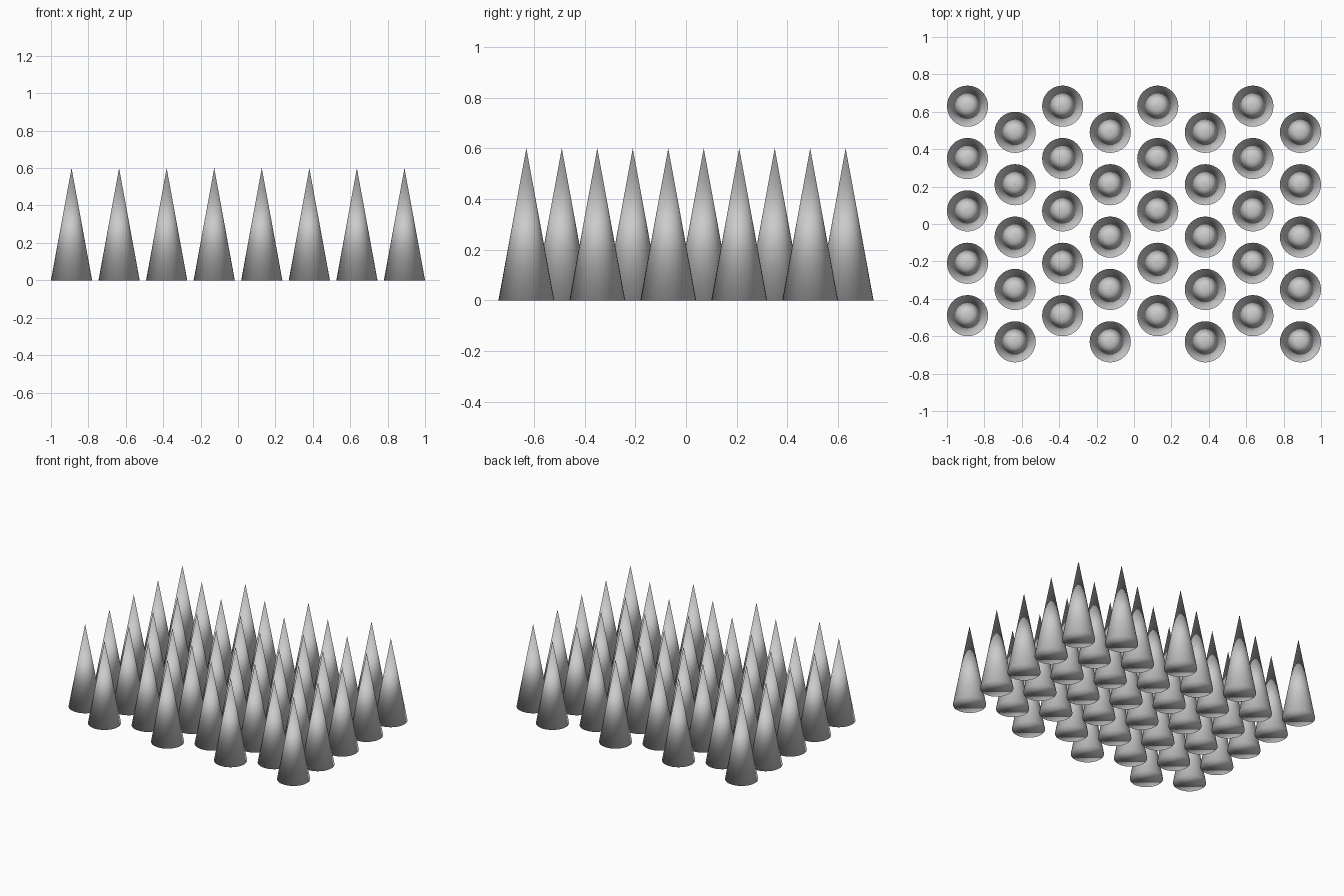
import bpy
import bmesh
from mathutils import Matrix

default_cube = bpy.data.objects.get("Cube")
if default_cube:
    bpy.data.objects.remove(default_cube, do_unlink=True)

RADIUS, HEIGHT = 0.11, 0.6
COLUMNS, ROWS = 8, 5
STEP_X = (2 - 2 * RADIUS) / (COLUMNS - 1)
STEP_Y = 0.28

# Plain grey material
grey = bpy.data.materials.new("light grey")
grey.use_nodes = True
colour = (0.6, 0.6, 0.6, 1)
grey.diffuse_color = colour
grey.node_tree.nodes["Principled BSDF"].inputs["Base Color"].default_value = colour

# One smooth closed spike, standing on the ground and shared by every copy
mesh = bpy.data.meshes.new("spike")
bm = bmesh.new()
bmesh.ops.create_cone(bm, cap_ends=True, segments=32, radius1=RADIUS, radius2=0,
                      depth=HEIGHT, matrix=Matrix.Translation((0, 0, HEIGHT / 2)))
bmesh.ops.remove_doubles(bm, verts=bm.verts, dist=0.0001)
for face in bm.faces:
    face.smooth = True
bm.to_mesh(mesh)
bm.free()
mesh.materials.append(grey)

# Staggered field: alternate columns shift by half a row
for col in range(COLUMNS):
    shift = STEP_Y / 4 * (1 if col % 2 == 0 else -1)
    for row in range(ROWS):
        spike = bpy.data.objects.new(f"spike_{col + 1}_{row + 1}", mesh)
        spike.location = ((col - (COLUMNS - 1) / 2) * STEP_X,
                          (row - (ROWS - 1) / 2) * STEP_Y + shift, 0)
        bpy.context.collection.objects.link(spike)
